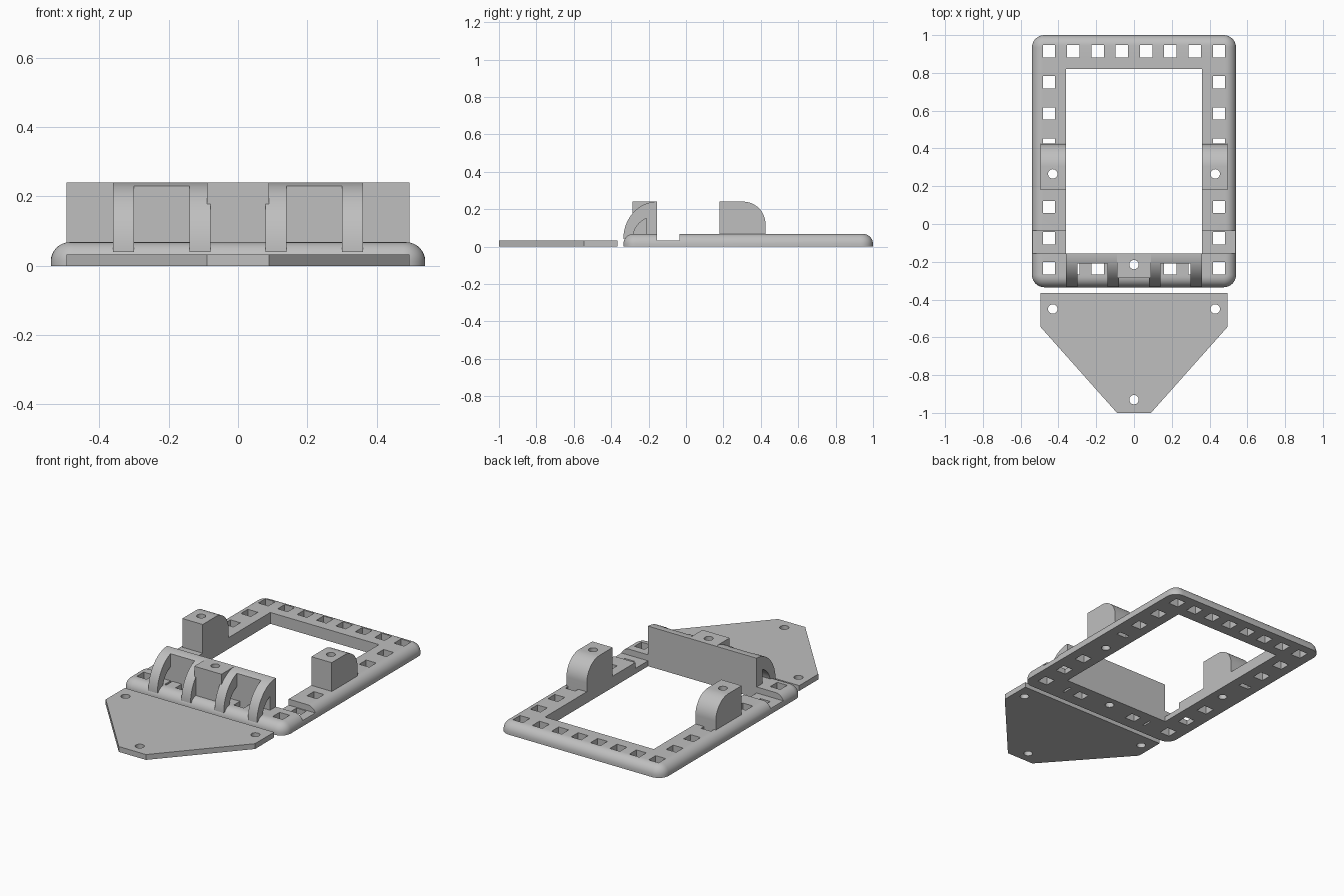
import bpy, bmesh
from math import sin, cos, pi, radians

cube = bpy.data.objects.get("Cube")
if cube:
    bpy.data.objects.remove(cube, do_unlink=True)

grey = bpy.data.materials.new("plain_grey")
grey.use_nodes = True
GREY = (0.52, 0.52, 0.52, 1)
grey.diffuse_color = GREY
grey.node_tree.nodes["Principled BSDF"].inputs["Base Color"].default_value = GREY


def make_object(name, bm):
    bmesh.ops.recalc_face_normals(bm, faces=bm.faces)
    mesh = bpy.data.meshes.new(name)
    bm.to_mesh(mesh)
    bm.free()
    mesh.materials.append(grey)
    obj = bpy.data.objects.new(name, mesh)
    bpy.context.collection.objects.link(obj)
    return obj


def add_prism(bm, points, axis, low, high):
    """Extrude a closed profile along x (points are y, z) or z (points are x, y)."""
    place = (lambda p, h: (h, p[0], p[1])) if axis == "x" else (lambda p, h: (p[0], p[1], h))
    face = bm.faces.new([bm.verts.new(place(p, low)) for p in points])
    out = bmesh.ops.extrude_face_region(bm, geom=[face])
    top = [g for g in out["geom"] if isinstance(g, bmesh.types.BMVert)]
    shift = (high - low, 0, 0) if axis == "x" else (0, 0, high - low)
    bmesh.ops.translate(bm, verts=top, vec=shift)


def prism(name, points, axis, low, high):
    bm = bmesh.new()
    add_prism(bm, points, axis, low, high)
    return make_object(name, bm)


def rect(x0, x1, y0, y1):
    return [(x0, y0), (x1, y0), (x1, y1), (x0, y1)]


def arc(cy, cz, ry, rz, start, end, steps=20):
    angles = [radians(start + (end - start) * i / steps) for i in range(steps + 1)]
    return [(cy + ry * cos(a), cz + rz * sin(a)) for a in angles]


def circle(x, y, r=0.025):
    return arc(x, y, r, r, 0, 360 - 360 / 24, 23)


def cut(obj, profiles, low=-0.1, high=0.5):
    """Cut vertical openings with the given outlines and bake the result."""
    bm = bmesh.new()
    for p in profiles:
        add_prism(bm, p, "z", low, high)
    cutter = make_object("cutter", bm)
    cutter.hide_render = True
    mod = obj.modifiers.new("cut", "BOOLEAN")
    mod.operation, mod.solver, mod.object = "DIFFERENCE", "EXACT", cutter
    graph = bpy.context.evaluated_depsgraph_get()
    mesh = bpy.data.meshes.new_from_object(obj.evaluated_get(graph))
    obj.modifiers.clear()
    obj.data = mesh
    bpy.data.objects.remove(cutter, do_unlink=True)


# Main frame: rounded plan corners, rounded upper rim
TOP, BACK_Y = 0.068, -0.155
bm = bmesh.new()
add_prism(bm, rect(-0.54, 0.54, -0.335, 1.0), "z", 0, TOP)
upright = [e for e in bm.edges if abs(e.verts[0].co.z - e.verts[1].co.z) > 0.01]
bmesh.ops.bevel(bm, geom=upright, offset=0.065, segments=8, profile=0.5, affect="EDGES")
rim = [e for e in bm.edges if all(v.co.z > TOP - 0.001 for v in e.verts)]
bmesh.ops.bevel(bm, geom=rim, offset=0.055, segments=8, profile=0.5, affect="EDGES")
frame = make_object("frame", bm)
cut(frame, [rect(-0.36, 0.36, BACK_Y, 0.82)])

# Lowered steps across both side rails
cut(frame, [rect(-0.6, -0.3, BACK_Y, -0.035), rect(0.3, 0.6, BACK_Y, -0.035)], 0.032, 0.2)

# Rows of square holes, narrowed where a bracket covers them
H = 0.033
holes = [rect(x - H, x + H, 0.915 - H, 0.915 + H)
         for x in (-0.45 + 0.9 * i / 7 for i in range(8))]
for s in (-1, 1):
    for y in (0.75, 0.585, 0.09, -0.075, -0.235):
        holes.append(rect(s * 0.45 - H, s * 0.45 + H, y - H, y + H))
    holes.append(rect(s * 0.45 - H, s * 0.45 + H, 0.425, 0.453))
    holes.append(rect(s * 0.193 - H, s * 0.193 + H, -0.268, -0.21))
    holes.append(rect(*sorted((s * 0.288, s * 0.30)), -0.268, -0.21))
    holes.append(circle(s * 0.43, 0.265))
holes.append(circle(0, -0.215))
cut(frame, holes)
parts = [frame]

# Upright wall with a curved top edge
CZ, RY, RZ = 0.04, 0.18, 0.20
wall_profile = arc(BACK_Y, CZ, RY, RZ, 90, 107.8, 6) + [(-0.21, 0.06), (BACK_Y, 0.06)]
wall = prism("upright_wall", wall_profile, "x", -0.36, 0.36)
parts.append(wall)

# Arched ribs in front of the wall
rib_profile = arc(BACK_Y, CZ, RY, RZ, 90, 180) + arc(BACK_Y, CZ, 0.13, 0.124, 180, 90)
for i, (x0, x1) in enumerate([(-0.36, -0.30), (-0.14, -0.08), (0.08, 0.14), (0.30, 0.36)]):
    parts.append(prism(f"rib_{i + 1}", rib_profile, "x", x0, x1))

# Central screw block
block = prism("centre_block", rect(-0.09, 0.09, -0.285, -0.157), "z", 0.06, 0.24)
for obj in (block, wall):
    cut(obj, [circle(0, -0.215)])
parts.append(block)

# Side screw blocks, rounded at the upper back
boss_profile = [(0.18, 0.06), (0.18, 0.24)] + arc(0.305, 0.12, 0.12, 0.12, 90, 0) + [(0.425, 0.06)]
for name, x0, x1 in (("right", -0.495, -0.36), ("left", 0.36, 0.495)):
    boss = prism(name + "_screw_block", boss_profile, "x", x0, x1)
    cut(boss, [circle(0.43 if x0 > 0 else -0.43, 0.265)])
    parts.append(boss)

# Separate tapered cover plate
outline = [(0.495, -0.365), (0.495, -0.545), (0.09, -1.0)]
outline += [(-x, y) for x, y in reversed(outline)]
plate = prism("cover_plate", outline, "z", 0, 0.032)
cut(plate, [circle(-0.43, -0.45), circle(0.43, -0.45), circle(0, -0.93)])
parts.append(plate)

# Smooth curves, keep edges crisp
bpy.ops.object.select_all(action="DESELECT")
for obj in parts:
    obj.select_set(True)
bpy.context.view_layer.objects.active = frame
bpy.ops.object.shade_smooth_by_angle(angle=radians(30))
